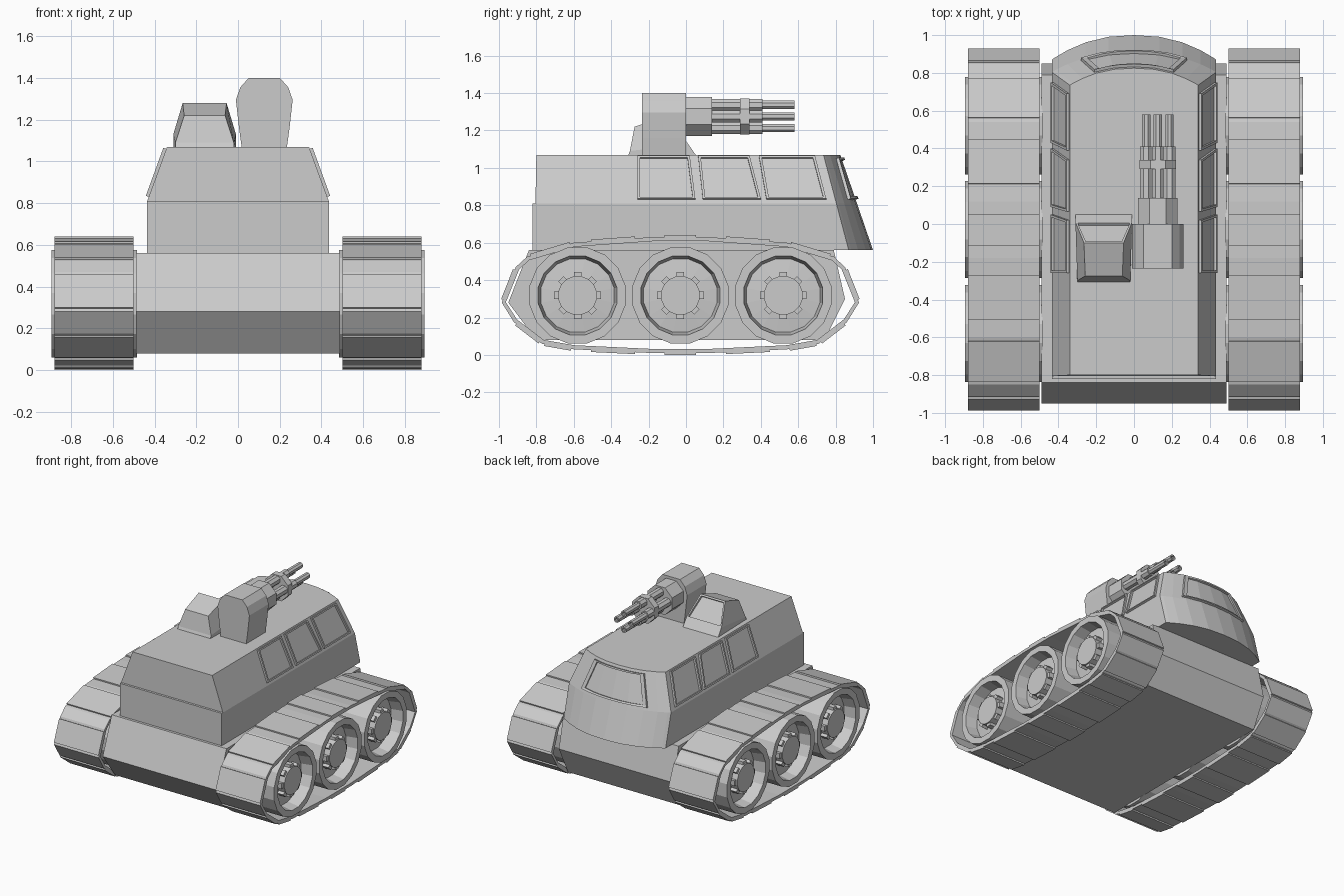
import bpy, bmesh, math
from mathutils import Vector

if "Cube" in bpy.data.objects:
    bpy.data.objects.remove(bpy.data.objects["Cube"])


def finish(name, bm, mirror=False):
    bmesh.ops.recalc_face_normals(bm, faces=bm.faces)
    me = bpy.data.meshes.new(name)
    bm.to_mesh(me)
    bm.free()
    ob = bpy.data.objects.new(name, me)
    bpy.context.collection.objects.link(ob)
    if mirror:
        ob.modifiers.new("Mirror", 'MIRROR').use_mirror_merge = False
    return ob


def loft(bm, rings, cap=True, close=False):
    """Skin a list of equally long closed rings."""
    vs = [[bm.verts.new(p) for p in r] for r in rings]
    n = len(vs[0])
    pairs = list(zip(vs, vs[1:])) + ([(vs[-1], vs[0])] if close else [])
    for a, b in pairs:
        for i in range(n):
            j = (i + 1) % n
            bm.faces.new((a[i], a[j], b[j], b[i]))
    if cap and not close:
        bm.faces.new(vs[0])
        bm.faces.new(vs[-1])
    return vs


def circle(axis, pos, r, n, a, b):
    """Ring around the x or y axis through (a, b)."""
    out = []
    for i in range(n):
        t = 2 * math.pi * (i + 0.5) / n
        u, v = a + r * math.cos(t), b + r * math.sin(t)
        out.append((pos, u, v) if axis == 'x' else (u, pos, v))
    return out


def frame(name, outer, scale, normal, depth, mirror=False):
    """Raised window frame following an outline."""
    c = sum(outer, Vector()) / len(outer)
    inner = [c + (p - c) * scale for p in outer]
    n = Vector(normal).normalized()
    bm = bmesh.new()
    loft(bm, [[p - n * 0.01 for p in outer], [p + n * depth for p in outer],
              [p + n * depth for p in inner], [p - n * 0.01 for p in inner]], close=True)
    return finish(name, bm, mirror)


# Hull
hull = [(-.84, .56), (-.95, .28), (-.80, .08), (.74, .08), (.85, .30), (.79, .56)]
bm = bmesh.new()
loft(bm, [[(x, y, z) for y, z in hull] for x in (-.49, .49)])
finish("hull", bm)


# Cabin with curved raked nose
def section(z):
    k = (z - .56) / .51
    w = .435 if z <= .81 else .435 - .095 * (z - .81) / .26
    return w, .87 - .135 * k, 1.0 - .175 * k


def nose(x, z):
    w, c, f = section(z)
    return Vector((x, c + (f - c) * (1 - abs(x / w) ** 2.3), z))


rings = []
for z, rear in ((.56, -.82), (.81, -.82), (.811, -.805), (1.07, -.80)):
    w = section(z)[0]
    arc = [nose(w * math.sin(math.pi / 2 * i / 5), z) for i in range(5, -6, -1)]
    rings.append([(-w, rear, z), (w, rear, z)] + arc)
bm = bmesh.new()
loft(bm, rings)
finish("cabin", bm)

# Windscreen frame
outline = [nose(.21 * t / 3, 1.05) for t in range(-3, 4)]
outline += [nose(.28 * t / 3, .83) for t in range(3, -4, -1)]
frame("windscreen_frame", outline, .88, (0, .94, .34), .016)

# Side windows: top rear, top front, bottom front, bottom rear (y)
for i, ys in enumerate([(-.26, .02, .05, -.26), (.065, .34, .40, .09), (.39, .69, .75, .43)]):
    pts = [Vector((section(z)[0], y, z)) for y, z in zip(ys, (1.06, 1.06, .83, .83))]
    frame(f"side_window_{i + 1}", pts, .91, (.94, 0, .34), .015, True)

# Track band and raised pads, symmetrical about y = -0.03
half = [(.15, .63), (.57, .60), (.82, .525), (.88, .47), (.955, .28), (.89, .175),
        (.74, .06), (.57, .03), (.15, .01)]
path = [Vector((0, y - .03, z)) for y, z in half]
path += [Vector((0, -y - .03, z)) for y, z in reversed(half)]
mid = Vector((0, -.03, .32))
N = len(path)
inner = []
for i, p in enumerate(path):
    d1, d2 = (p - path[i - 1]).normalized(), (path[(i + 1) % N] - p).normalized()
    n = Vector((0, d1.z + d2.z, -d1.y - d2.y)).normalized()
    if n.dot(p - mid) > 0:
        n = -n
    inner.append(p + n * .022)
bm = bmesh.new()
xs = [Vector((x, 0, 0)) for x in (.50, .88)]
loft(bm, [[p + xs[0] for p in path], [p + xs[1] for p in path],
          [p + xs[1] for p in inner], [p + xs[0] for p in inner]], close=True)
finish("track_band", bm, True)

bm = bmesh.new()
for i, p in enumerate(path):
    q = path[(i + 1) % N]
    d = q - p
    if d.length < .13:
        continue
    n = Vector((0, d.z, -d.y)).normalized()
    if n.dot((p + q) / 2 - mid) < 0:
        n = -n
    a, b = p + d * .08, p + d * .92
    if d.length > .3:
        a, b = p + d * .22, p + d * .78
    sec = [a - n * .01, a + n * .01, b + n * .01, b - n * .01]
    loft(bm, [[s + x for s in sec] for x in xs])
finish("track_pads", bm, True)

# Road wheels, dished on both faces, with hub lugs
side = [(.185, .105), (.125, .105), (.115, .20), (.205, .215), (.205, .262)]
profile = [(.69 + x, r) for x, r in side] + [(.69 - x, r) for x, r in reversed(side)]
for i, y in enumerate((-.58, -.03, .52)):
    bm = bmesh.new()
    loft(bm, [circle('x', x, r, 16, y, .318) for x, r in profile])
    for k in range(8):
        t = math.pi * k / 4
        rad, tan = Vector((0, math.cos(t), math.sin(t))), Vector((0, -math.sin(t), math.cos(t)))
        c = Vector((0, y, .318))
        sec = [c + rad * r + tan * s for r, s in ((.095, -.02), (.125, -.02), (.125, .02), (.095, .02))]
        for x0, x1 in ((.80, .865), (.515, .58)):
            loft(bm, [[p + Vector((x, 0, 0)) for p in sec] for x in (x0, x1)])
    finish(f"road_wheel_{i + 1}", bm, True)

# Gun housing
GX, GZ = .126, 1.275
sec = [(.108, 1.065), (.121, 1.16), (.136, 1.295), (.115, 1.355), (.075, 1.40)]
sec = [(GX + x, z) for x, z in sec] + [(GX - x, z) for x, z in reversed(sec)]
bm = bmesh.new()
loft(bm, [[(x, y, z) for x, z in sec] for y in (-.235, 0)])
finish("gun_housing", bm)

# Gun collar, clamp and barrels
for name, y0, y1, r in (("gun_collar", -.01, .138, .113), ("barrel_clamp", .29, .34, .104)):
    bm = bmesh.new()
    loft(bm, [circle('y', y, r, 8, GX, GZ) for y in (y0, y1)])
    finish(name, bm)
for k in range(4):
    t = math.pi / 2 * k
    x, z = GX + .062 * math.cos(t), GZ + .062 * math.sin(t)
    bm = bmesh.new()
    loft(bm, [circle('y', y, r, 8, x, z)
              for y, r in ((.13, .034), (.41, .034), (.41, .024), (.58, .024), (.58, .013), (.54, .013))])
    finish(f"gun_barrel_{k + 1}", bm)

# Lookout hood with recessed window in its sloping face
CX = -.16
bm = bmesh.new()
hood = loft(bm, [
    [(CX - .14, -.31, 1.065), (CX + .14, -.31, 1.065), (CX + .15, .055, 1.065), (CX - .15, .055, 1.065)],
    [(CX - .14, -.30, 1.09), (CX + .14, -.30, 1.09), (CX + .15, .01, 1.13), (CX - .15, .01, 1.13)],
    [(CX - .098, -.275, 1.22), (CX + .098, -.275, 1.22), (CX + .105, -.10, 1.28), (CX - .105, -.10, 1.28)]])
bmesh.ops.recalc_face_normals(bm, faces=bm.faces)
pane = [f for f in bm.faces if hood[1][2] in f.verts and hood[2][3] in f.verts and len(f.verts) == 4
        and hood[1][3] in f.verts]
bmesh.ops.inset_region(bm, faces=pane, thickness=.016)
bmesh.ops.inset_region(bm, faces=pane, thickness=.002, depth=-.015)
finish("lookout_hood", bm)
